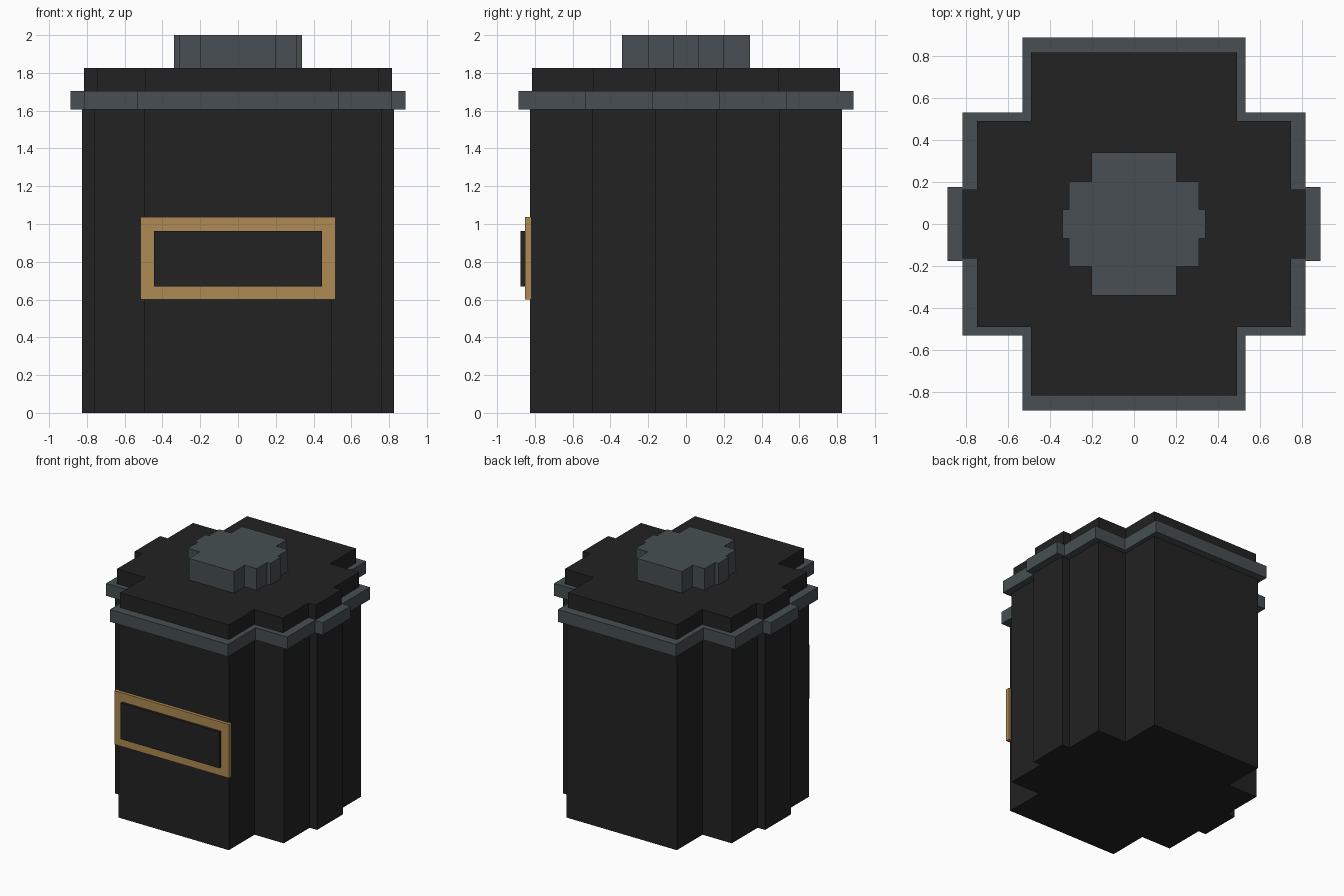
import bpy
import bmesh

cube = bpy.data.objects.get("Cube")
if cube:
    bpy.data.objects.remove(cube, do_unlink=True)


def material(name, rgb):
    mat = bpy.data.materials.new(name)
    mat.use_nodes = True
    mat.diffuse_color = (*rgb, 1)
    bsdf = next(n for n in mat.node_tree.nodes if n.type == "BSDF_PRINCIPLED")
    bsdf.inputs["Base Color"].default_value = (*rgb, 1)
    return mat


charcoal = material("charcoal", (0.016, 0.016, 0.016))
slate = material("slate grey", (0.063, 0.078, 0.084))
brass = material("brass", (0.423, 0.254, 0.084))


def prism(name, outline, z0, z1, mat):
    """Extrude a flat outline upward from z0 to z1."""
    bm = bmesh.new()
    base = bm.faces.new([bm.verts.new((x, y, z0)) for x, y in outline])
    top = bmesh.ops.extrude_face_region(bm, geom=[base])["geom"]
    verts = [v for v in top if isinstance(v, bmesh.types.BMVert)]
    bmesh.ops.translate(bm, verts=verts, vec=(0, 0, z1 - z0))
    # Keep the bottom cap so that the part is closed
    if not base.is_valid or len(bm.faces) < len(outline) + 2:
        bm.faces.new([v for v in bm.verts if v not in verts])
    bmesh.ops.recalc_face_normals(bm, faces=bm.faces)
    mesh = bpy.data.meshes.new(name)
    bm.to_mesh(mesh)
    bm.free()
    mesh.materials.append(mat)
    obj = bpy.data.objects.new(name, mesh)
    bpy.context.collection.objects.link(obj)
    return obj


def stepped_outline(outer, shoulder, inner, tip):
    """Blocky circle: one quarter of the steps, mirrored to all four."""
    quarter = [(outer, tip), (shoulder, tip), (shoulder, inner),
               (inner, inner), (inner, outer)]
    half = quarter + [(-x, y) for x, y in reversed(quarter)]
    return half + [(-x, -y) for x, y in half]


def rectangle(x, y0, y1):
    return [(-x, y0), (x, y0), (x, y1), (-x, y1)]


# Jar body, rim, lid and knob
prism("jar_body", stepped_outline(0.827, 0.76, 0.497, 0.165), 0, 1.65, charcoal)
prism("rim", stepped_outline(0.887, 0.815, 0.531, 0.177), 1.605, 1.705, slate)
prism("lid", stepped_outline(0.815, 0.747, 0.489, 0.163), 1.7, 1.825, charcoal)
prism("lid_knob", stepped_outline(0.34, 0.31, 0.202, 0.068), 1.82, 2.0, slate)

# Framed plaque on the front
prism("plaque_frame", rectangle(0.516, -0.853, -0.818), 0.6, 1.036, brass)
prism("plaque_panel", rectangle(0.444, -0.875, -0.84), 0.67, 0.964, charcoal)
